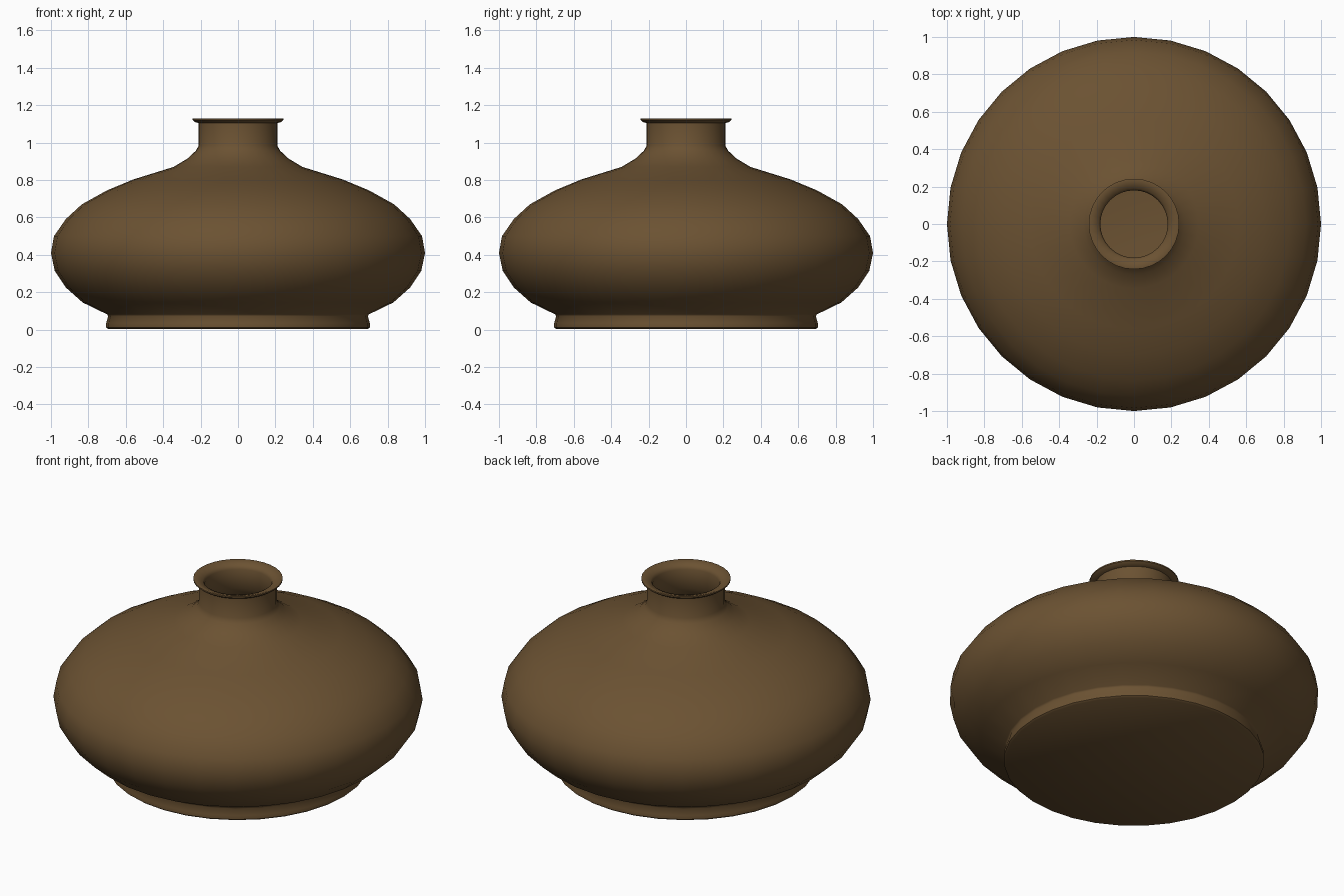
import bpy
import bmesh
import math

if "Cube" in bpy.data.objects:
    bpy.data.objects.remove(bpy.data.objects["Cube"])

SIDES = 32

# Outer profile (radius, height) from the base centre up to the lip
outer = [(0, 0.004), (0.695, 0.004), (0.705, 0.012), (0.705, 0.035), (0.694, 0.072),
         (0.70, 0.082), (0.83, 0.145), (0.92, 0.225), (0.98, 0.315), (1.0, 0.41),
         (0.984, 0.50), (0.92, 0.592), (0.835, 0.67), (0.70, 0.745), (0.56, 0.803),
         (0.345, 0.87), (0.27, 0.915), (0.225, 0.957), (0.21, 0.985), (0.21, 1.105),
         (0.23, 1.11), (0.242, 1.12), (0.242, 1.128)]
# Inner profile from the lip down to the inside floor
inner = [(0.235, 1.13), (0.19, 1.115), (0.18, 1.095), (0.18, 0.98), (0.25, 0.89),
         (0.335, 0.84), (0.55, 0.773), (0.685, 0.717), (0.815, 0.646), (0.893, 0.575),
         (0.953, 0.49), (0.968, 0.41), (0.95, 0.325), (0.895, 0.245), (0.81, 0.17),
         (0.67, 0.10), (0, 0.06)]


def lathe(name, profile):
    bm = bmesh.new()
    verts = [bm.verts.new((r, 0, z)) for r, z in profile]
    edges = [bm.edges.new(pair) for pair in zip(verts, verts[1:])]
    bmesh.ops.spin(bm, geom=verts + edges, axis=(0, 0, 1), cent=(0, 0, 0),
                   angle=math.tau, steps=SIDES, use_merge=False)
    bmesh.ops.remove_doubles(bm, verts=bm.verts[:], dist=0.0005)
    bmesh.ops.recalc_face_normals(bm, faces=bm.faces[:])
    mesh = bpy.data.meshes.new(name)
    bm.to_mesh(mesh)
    bm.free()
    obj = bpy.data.objects.new(name, mesh)
    bpy.context.collection.objects.link(obj)
    bpy.context.view_layer.objects.active = obj
    obj.select_set(True)
    bpy.ops.object.shade_smooth_by_angle(angle=math.radians(50))
    return obj


# Squat hollow vase with foot, neck and flared lip
vase = lathe("vase", outer + inner)
clay = bpy.data.materials.new("brown_clay")
clay.diffuse_color = (0.147, 0.084, 0.032, 1)
clay.use_nodes = True
clay.node_tree.nodes["Principled BSDF"].inputs["Base Color"].default_value = clay.diffuse_color
vase.data.materials.append(clay)
